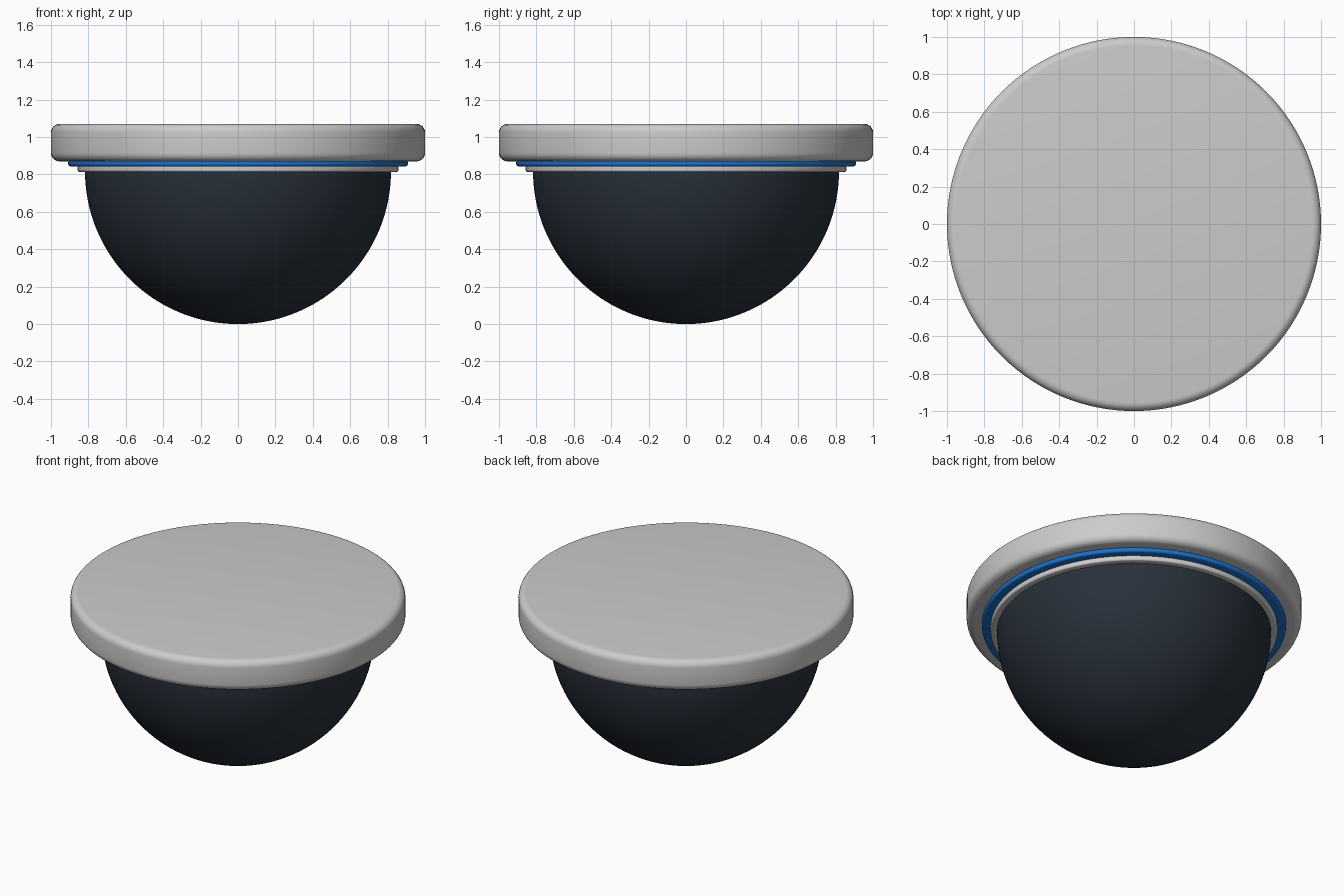
import bpy, bmesh
from math import sin, cos, pi, radians

if "Cube" in bpy.data.objects:
    bpy.data.objects.remove(bpy.data.objects["Cube"])

SEGMENTS = 128


def material(name, rgb):
    m = bpy.data.materials.new(name)
    m.diffuse_color = (*rgb, 1)
    m.use_nodes = True
    m.node_tree.nodes["Principled BSDF"].inputs["Base Color"].default_value = m.diffuse_color
    return m


def lathe(name, profile, mat=None):
    """Revolve a closed (radius, z) outline around the z axis."""
    bm = bmesh.new()
    verts = [bm.verts.new((r, 0, z)) for r, z in profile]
    edges = [bm.edges.new((a, b)) for a, b in zip(verts, verts[1:])]
    if profile[0][0] > 1e-6:  # ring outlines close on themselves
        edges.append(bm.edges.new((verts[-1], verts[0])))
    bmesh.ops.spin(bm, geom=verts + edges, cent=(0, 0, 0), axis=(0, 0, 1),
                   angle=2 * pi, steps=SEGMENTS)
    bmesh.ops.remove_doubles(bm, verts=bm.verts, dist=1e-5)
    bmesh.ops.recalc_face_normals(bm, faces=bm.faces)
    mesh = bpy.data.meshes.new(name)
    bm.to_mesh(mesh)
    bm.free()
    obj = bpy.data.objects.new(name, mesh)
    bpy.context.collection.objects.link(obj)
    if mat:
        mesh.materials.append(mat)
    bpy.ops.object.select_all(action='DESELECT')
    obj.select_set(True)
    bpy.context.view_layer.objects.active = obj
    bpy.ops.object.shade_smooth_by_angle(angle=radians(35))
    return obj


def rounded_side(radius, z0, z1, bevel, steps=6):
    """Outer wall of a disc with both rims rounded, bottom to top."""
    arc = [i * pi / 2 / steps for i in range(steps + 1)]
    low = [(radius - bevel + bevel * sin(a), z0 + bevel - bevel * cos(a)) for a in arc]
    high = [(radius - bevel + bevel * cos(a), z1 - bevel + bevel * sin(a)) for a in arc]
    return low + high


def ring(name, inner, radius, z0, z1, bevel, mat=None):
    return lathe(name, [(inner, z0)] + rounded_side(radius, z0, z1, bevel) + [(inner, z1)], mat)


blue = material("blue", (0.01, 0.17, 0.62))
dark = material("dark_glass", (0.022, 0.03, 0.043))

# Ceiling housing disc
lathe("housing", [(0, 0.87)] + rounded_side(1.0, 0.87, 1.07, 0.045) + [(0, 1.07)])

# Blue accent ring and grey trim ring below the housing
ring("accent_ring", 0.78, 0.908, 0.843, 0.875, 0.013, blue)
ring("trim_ring", 0.78, 0.857, 0.813, 0.85, 0.011)

# Dark hemispherical dome
R, N = 0.818, 40
dome = [(R * sin(i * pi / 2 / N), R - R * cos(i * pi / 2 / N)) for i in range(N + 1)]
lathe("dome", dome + [(0, R)], dark)
